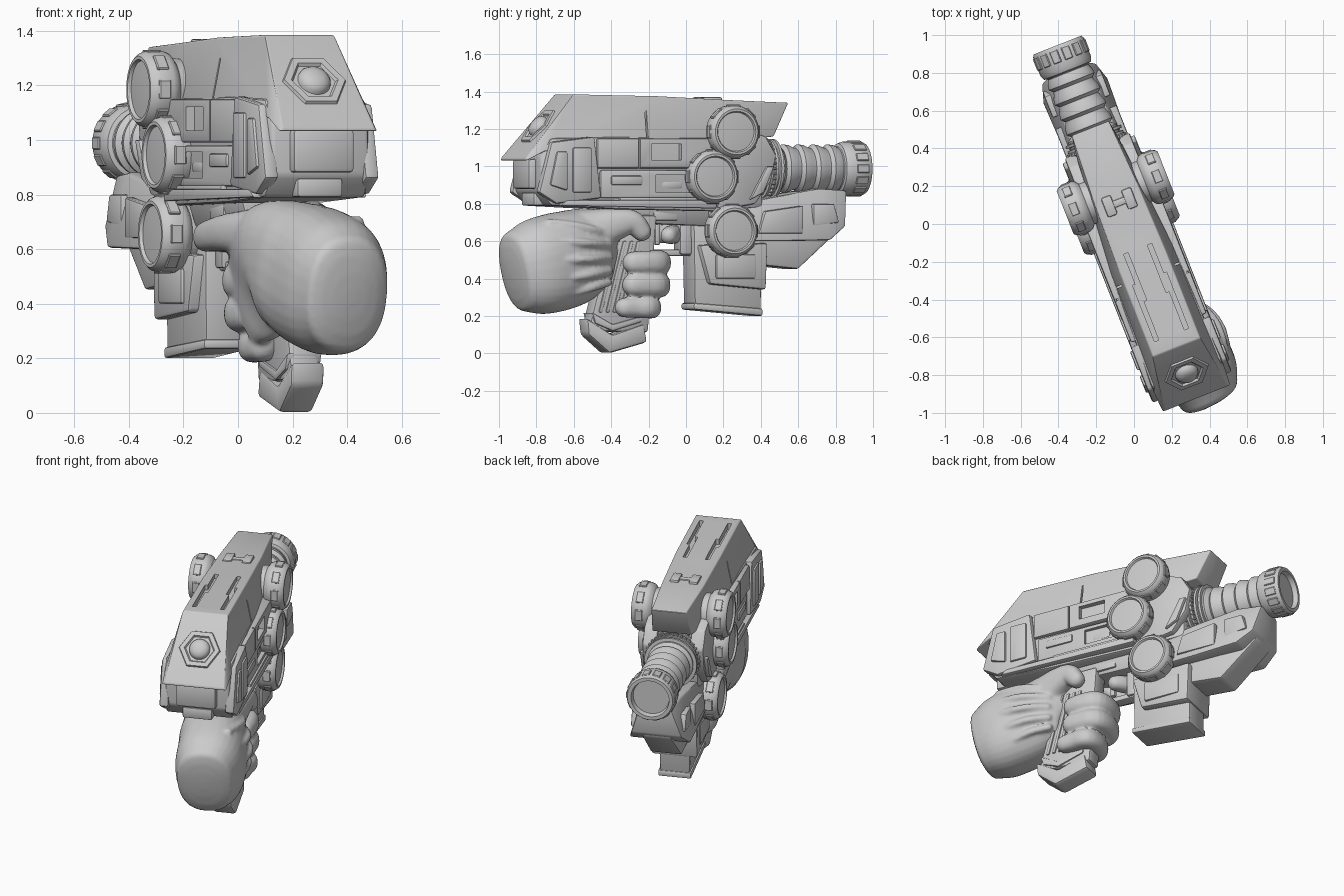
import bpy, bmesh, math
from mathutils import Vector, Matrix

if "Cube" in bpy.data.objects:
    bpy.data.objects.remove(bpy.data.objects["Cube"])

ANG = math.radians(21.5)          # the gun is turned about z
CUTTERS = []


def finish(name, bm, bevel=0.0, mirror=False, seg=2):
    bmesh.ops.remove_doubles(bm, verts=bm.verts, dist=1e-5)
    bmesh.ops.recalc_face_normals(bm, faces=bm.faces)
    me = bpy.data.meshes.new(name)
    bm.to_mesh(me)
    bm.free()
    ob = bpy.data.objects.new(name, me)
    bpy.context.collection.objects.link(ob)
    ob.rotation_euler.z = ANG
    ob.location = (-0.03 * math.cos(ANG), -0.03 * math.sin(ANG), 0)
    if bevel:
        m = ob.modifiers.new("bevel", 'BEVEL')
        m.width, m.segments = bevel, seg
        m.limit_method, m.angle_limit = 'ANGLE', math.radians(25)
    if mirror:
        ob.modifiers.new("mirror", 'MIRROR')
    return ob


def bridge(bm, rings, caps=True):
    for a, b in zip(rings, rings[1:]):
        for i in range(len(a)):
            j = (i + 1) % len(a)
            bm.faces.new((a[i], a[j], b[j], b[i]))
    if caps:
        bm.faces.new(rings[0])
        bm.faces.new(rings[-1])


def hull(name, sections, bevel=0.015, xc=0, seg=2):
    """Four-sided loft along y: (y, z, half width) at bottom, then at top."""
    bm = bmesh.new()
    rings = [[bm.verts.new(p) for p in ((xc - hb, yb, zb), (xc + hb, yb, zb), (xc + ht, yt, zt), (xc - ht, yt, zt))]
             for yb, zb, hb, yt, zt, ht in sections]
    bridge(bm, rings)
    return finish(name, bm, bevel, seg=seg)


def plate(name, outline, x0, x1, bevel=0.01, mirror=True):
    """Side-view outline (y, z) extruded from x0 to x1."""
    bm = bmesh.new()
    bridge(bm, [[bm.verts.new((x, y, z)) for y, z in outline] for x in (x0, x1)])
    return finish(name, bm, bevel, mirror)


def box(name, y0, y1, z0, z1, x0, x1, bevel=0.01, mirror=True):
    return plate(name, [(y0, z0), (y1, z0), (y1, z1), (y0, z1)], x0, x1, bevel, mirror)


def cut(target, name, *dims):
    c = box(name, *dims, bevel=0)
    c.hide_render = True
    CUTTERS.append(c)
    m = target.modifiers.new("cut", 'BOOLEAN')
    m.object, m.operation, m.solver = c, 'DIFFERENCE', 'EXACT'


def placed(centre, axis):
    return Matrix.Translation(centre) @ Vector(axis).to_track_quat('Z', 'Y').to_matrix().to_4x4()


def lathe(name, profile, centre, axis, seg=40, mirror=False):
    bm = bmesh.new()
    mat = placed(centre, axis)
    rings = [[bm.verts.new(mat @ Vector((r * math.cos(math.tau * i / seg), r * math.sin(math.tau * i / seg), h)))
              for i in range(seg)] for r, h in profile]
    bridge(bm, rings, False)
    return finish(name, bm, mirror=mirror)


def ring_blocks(name, n, radius, size, centre, axis, mirror=False):
    bm = bmesh.new()
    mat = placed(centre, axis)
    for i in range(n):
        bmesh.ops.create_cube(bm, size=1, matrix=mat @ Matrix.Rotation(math.tau * i / n, 4, 'Z')
                              @ Matrix.Translation((radius, 0, 0)) @ Matrix.Diagonal((*size, 1)))
    return finish(name, bm, 0.004, mirror, 1)


def sweep(bm, pts, flat=1.0, seg=20, sub=5, shear=0.0):
    """Smooth tube through (x, y, z, ra, rb) points with rounded ends."""
    P = [Vector(p) for p in pts]
    P = [P[0] * 2 - P[1]] + P + [P[-1] * 2 - P[-2]]
    path = []
    for i in range(1, len(P) - 2):
        a, b, c, d = P[i - 1:i + 3]
        for k in range(sub):
            t = k / sub
            path.append(0.5 * (2 * b + (c - a) * t + (2 * a - 5 * b + 4 * c - d) * t * t
                               + (3 * b - a - 3 * c + d) * t ** 3))
    path.append(P[-2])
    pos = [Vector(p[:3]) for p in path]
    tan = [(pos[min(i + 1, len(pos) - 1)] - pos[max(i - 1, 0)]).normalized() for i in range(len(pos))]
    items = [(pos[i], tan[i], path[i][3], path[i][4]) for i in range(len(pos))]

    def cap(it, sign):
        c, t, ra, rb = it
        return [(c + t * sign * flat * min(ra, rb) * math.sin(u), t, ra * math.cos(u), rb * math.cos(u))
                for u in (0.4, 0.8, 1.15, 1.45)]
    items = cap(items[0], -1)[::-1] + items + cap(items[-1], 1)
    rings = []
    for c, t, ra, rb in items:
        side = t.cross(Vector((0, 0, 1))).normalized()
        up = side.cross(t)
        ring = []
        for k in range(seg):
            co, si = math.cos(math.tau * k / seg), math.sin(math.tau * k / seg)
            v = c + side * ra * math.copysign(abs(co) ** 0.85, co) + up * rb * math.copysign(abs(si) ** 0.85, si)
            v.y += shear * v.x
            ring.append(bm.verts.new(v))
        rings.append(ring)
    bridge(bm, rings)


# top cover with slots, pads and domed lamp on the rear slope
cover = hull("top_cover", [(-.98, 1.03, .195, -.98, 1.045, .18), (-.88, 1.08, .2, -.69, 1.385, .135),
                           (-.2, 1.12, .185, -.2, 1.375, .135), (.2, 1.13, .15, .2, 1.355, .125),
                           (.47, 1.16, .12, .56, 1.34, .105)], 0.03, seg=3)
cut(cover, "slot_long_cutter", -.62, -.3, 1.345, 1.45, .073, .097)
cut(cover, "slot_step_cutter", -.4, -.13, 1.345, 1.45, .055, .08)
cut(cover, "cover_seam_cutter", -.285, -.275, 1.1, 1.3, .145, .3)
box("cover_pad", .08, .19, 1.33, 1.37, .03, .085)
box("cover_pad_bridge", .115, .155, 1.33, 1.366, -.04, .04, mirror=False)
SLOPE = (0, -.756, .655)
lathe("lamp_frame", [(.135, -.02), (.12, .012), (.092, .012), (.08, -.004)], (0, -.835, 1.213), SLOPE, 6)
lathe("lamp_dome", [(.064, -.01), (.06, .014), (.048, .03), (.026, .038), (0, .04)], (0, -.835, 1.213), SLOPE, 32)

# main body
hull("main_body", [(-.9, .87, .19, -.9, 1.06, .19), (-.84, .79, .2, -.84, 1.15, .2), (-.45, .77, .19, -.45, 1.16, .19),
                   (.1, .76, .175, .1, 1.15, .175), (.4, .78, .14, .4, 1.12, .13)], 0.015)
plate("rear_side_panel", [(-.92, .86), (-.85, 1.13), (-.6, 1.16), (-.56, .83), (-.82, .8)], .17, .226, 0.014)
plate("rear_side_inset", [(-.86, .9), (-.82, 1.08), (-.76, 1.08), (-.76, .87)], .2, .238)
box("rear_side_block", -.73, -.62, .86, 1.1, .2, .238)
box("rear_face_panel", -.94, -.85, .88, 1.04, -.12, .12, 0.015, False)
box("rear_lower_panel", -.9, -.8, .79, .86, -.09, .09, 0.012, False)
upper = box("upper_receiver", -.58, .1, .99, 1.15, .15, .215)
cut(upper, "upper_window_cutter", -.27, -.1, 1.035, 1.12, .18, .3)
cut(upper, "receiver_seam_cutter", -.345, -.335, .9, 1.2, .195, .3)
lower = box("lower_receiver", -.56, .1, .83, .98, .15, .205)
cut(lower, "lower_window_cutter", -.24, -.04, .86, .955, .165, .3)
box("window_bolt", -.2, -.08, .88, .92, .15, .185)
box("receiver_bar", -.5, -.32, .9, .95, .19, .215)
plate("side_rail", [(-.8, .79), (-.76, .82), (.1, .82), (.1, .775)], .17, .226, 0.008)
box("rail_step", -.45, .02, .8, .835, .19, .216, 0.006)
plate("front_bracket", [(.12, .76), (.34, .8), (.43, .92), (.46, 1.06), (.4, 1.16), (.15, 1.24)], .1, .185, 0.012)
plate("bracket_fin", [(.3, .82), (.38, .86), (.44, 1.0), (.4, 1.0)], .17, .205, 0.008)

# three round caps on each side
for name, x, y, z in (("upper", .015, .19, 1.185), ("middle", 0, .075, .945), ("lower", -.035, .2, .655)):
    lathe(name + "_side_cap", [(.11, .06), (.115, .15), (.134, .165), (.142, .185), (.142, .235), (.134, .26),
                               (.122, .272), (.11, .272), (.104, .26), (.05, .264), (0, .264)],
          (x, y, z), (1, 0, 0), mirror=True)
    ring_blocks(name + "_cap_lugs", 8, .132, (.026, .07, .045), (.222 + x, y, z), (1, 0, 0), True)

# ribbed barrel and muzzle
prof = [(.12, .25), (.16, .36)]
for i in range(5):
    prof += [(.158, .38 + i * .03), (.158, .395 + i * .03), (.138, .397 + i * .03), (.138, .408 + i * .03)]
for i in range(4):
    a = .55 + i * .085
    prof += [(.111, a), (.13, a + .018), (.126, a + .045), (.115, a + .07)]
prof += [(.118, .88), (.134, .885), (.144, .91), (.144, 1.015), (.136, 1.03), (.115, 1.03), (.108, 1.0), (0, 1.0)]
lathe("barrel", prof, (0, 0, .988), (0, 1, 0), 48)
ring_blocks("muzzle_lugs", 14, .136, (.026, .045, .07), (0, .975, .988), (0, 1, 0))
for k in range(2):
    ring_blocks("barrel_teeth", 36, .152, (.03, .012, .022), (0, .40 + .06 * k, .988), (0, 1, 0))

# nose and keel under the barrel
hull("nose", [(.25, .6, .165, .25, .8, .14), (.5, .6, .175, .48, .84, .13), (.77, .605, .185, .74, .88, .115),
              (.87, .68, .155, .9, .87, .095)], 0.014)
hull("keel", [(.25, .52, .1, .25, .72, .1), (.42, .47, .1, .4, .72, .1), (.62, .45, .095, .6, .72, .1),
              (.85, .65, .09, .87, .72, .08)], 0.014)
plate("nose_panel", [(.36, .64), (.4, .76), (.62, .79), (.62, .64)], .12, .175, 0.01)
plate("nose_vent", [(.68, .68), (.68, .8), (.8, .8), (.83, .7)], .11, .165, 0.01)

# magazine
hull("magazine", [(.03, .25, .085, .02, .76, .09), (.41, .21, .09, .41, .76, .1)], 0.012)
hull("magazine_foot", [(.02, .235, .095, .02, .27, .095), (.415, .2, .1, .415, .24, .1)], 0.01)
hull("magazine_sleeve", [(.1, .37, .13, .04, .58, .13), (.42, .34, .14, .43, .59, .14)], 0.016)
box("sleeve_panel", .13, .36, .4, .53, .12, .145)

# trigger housing
hull("trigger_housing", [(-.4, .7, .09, -.4, .8, .12), (.1, .68, .1, .1, .8, .14)], 0.01)
box("housing_panel", -.22, -.08, .71, .77, .08, .115, 0.008)
box("trigger_guard", -.24, .03, .52, .555, -.035, .035, 0.01, False)
box("guard_front_post", -.04, .03, .53, .72, -.05, .05, 0.01, False)
box("trigger", -.17, -.14, .58, .72, -.015, .015, 0.008, False)

# grip with ribs and foot
hull("grip", [(-.6, .12, .06, -.43, .74, .06), (-.25, .11, .06, -.2, .74, .06)], 0.02, .065)
plate("grip_foot", [(-.61, .19), (-.6, .1), (-.48, 0), (-.26, .06), (-.28, .16), (-.46, .1)], 0, .135, 0.018, False)
plate("grip_foot_trim", [(-.58, .22), (-.56, .16), (-.46, .12), (-.29, .17), (-.29, .2), (-.46, .155)], -.005, .133, 0.008, False)
for k in range(4):
    y = -.54 + k * .04
    plate("grip_rib", [(y, .22), (y + .02, .22), (y + .12, .6), (y + .1, .6)], .02, .134, 0.005, False)

# gloved hand: wrist and palm, fingers, thumb and cloth folds merged together
bm = bmesh.new()
sweep(bm, [(.07, -.995, .435, .165, .215), (.07, -.88, .46, .2, .255), (.05, -.72, .5, .2, .26), (.02, -.6, .535, .19, .24),
           (-.02, -.48, .54, .145, .235), (-.045, -.37, .47, .08, .24), (-.05, -.28, .4, .05, .2)], 0.25, 32, shear=.12)
for z, r, dx, dy in ((.485, .067, 0, 0), (.365, .067, .005, -.005), (.245, .058, .03, -.055)):
    sweep(bm, [(min(x + dx, .15), y + dy, z, r * s, r * s)
               for x, y, s in ((-.05, -.32, 1), (-.045, -.22, 1.05), (.03, -.18, 1),
                               (.13, -.2, 1), (.155, -.28, .95), (.145, -.345, .9))])
sweep(bm, [(-.06, -.45, .66, .08, .09), (-.11, -.26, .66, .065, .07), (-.12, -.08, .645, .055, .055),
           (-.06, -.03, .64, .05, .05), (.02, -.08, .635, .05, .05), (.06, -.11, .63, .045, .045)])
sweep(bm, [(.05, -.7, .61, .13, .14), (.09, -.56, .65, .11, .125), (.135, -.45, .69, .08, .09),
           (.165, -.36, .7, .06, .065), (.175, -.31, .65, .05, .052)])
for a, b in ((.64, .7), (.58, .6), (.51, .5), (.44, .4), (.38, .31)):
    pts = []
    for y, t, out in ((-.5, 0, .14), (-.6, .35, .205), (-.7, .7, .225), (-.84, 1, .2)):
        z = a + (b - a) * t
        pts.append((.055 + out * .9 * math.sqrt(max(0, 1 - ((z - .5) / .26) ** 2)), y, z, .024, .022))
    sweep(bm, pts, seg=10)
hand = finish("gloved_hand", bm)
rm = hand.modifiers.new("merge", 'REMESH')
rm.mode, rm.voxel_size = 'VOXEL', 0.01
sm = hand.modifiers.new("soften", 'SMOOTH')
sm.factor, sm.iterations = 0.5, 5

# bake modifiers, drop cutters, shade
bpy.context.view_layer.update()
parts = [o for o in bpy.context.scene.objects if o not in CUTTERS]
bpy.ops.object.select_all(action='DESELECT')
for o in parts:
    o.select_set(True)
bpy.context.view_layer.objects.active = parts[0]
bpy.ops.object.convert(target='MESH')
for c in CUTTERS:
    bpy.data.objects.remove(c)
bpy.ops.object.shade_smooth_by_angle(angle=math.radians(35))
